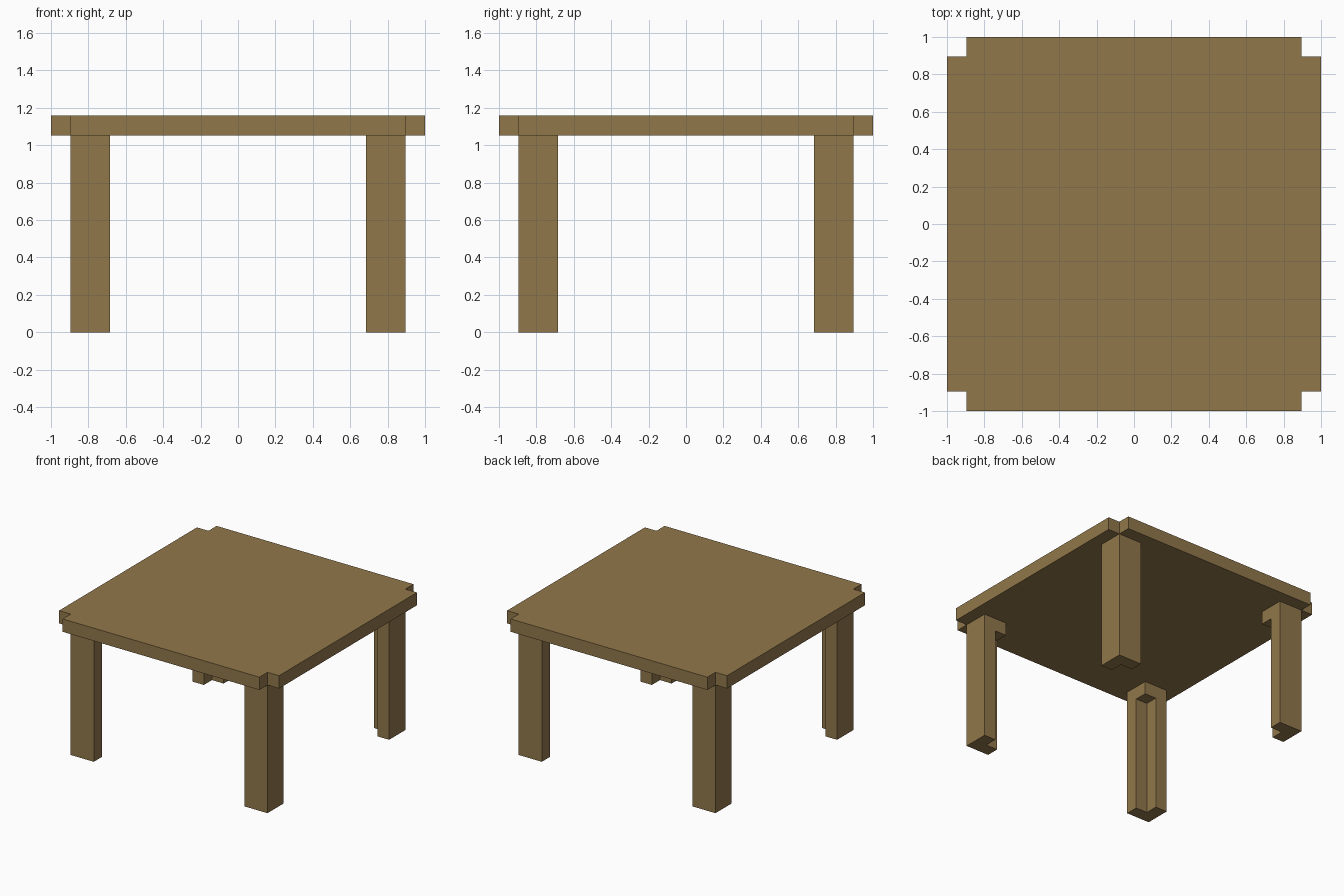
import bpy, bmesh

if "Cube" in bpy.data.objects:
    bpy.data.objects.remove(bpy.data.objects["Cube"])

U = 2 / 19  # the whole table sits on a grid of 19 units

wood = bpy.data.materials.new("brown wood")
wood.diffuse_color = (0.285, 0.185, 0.070, 1)
wood.use_nodes = True
wood.node_tree.nodes["Principled BSDF"].inputs["Base Color"].default_value = wood.diffuse_color


def prism(name, outline, z0, z1):
    """Extrude a flat outline (in grid units) from z0 to z1."""
    bm = bmesh.new()
    base = bm.faces.new([bm.verts.new((x * U, y * U, z0 * U)) for x, y in outline])
    ext = bmesh.ops.extrude_face_region(bm, geom=[base])
    top = [v for v in ext["geom"] if isinstance(v, bmesh.types.BMVert)]
    bmesh.ops.translate(bm, verts=top, vec=(0, 0, (z1 - z0) * U))
    bmesh.ops.recalc_face_normals(bm, faces=bm.faces)
    mesh = bpy.data.meshes.new(name)
    bm.to_mesh(mesh)
    bm.free()
    mesh.materials.append(wood)
    obj = bpy.data.objects.new(name, mesh)
    bpy.context.collection.objects.link(obj)
    return obj


def square(a, b):
    return [(a, a), (b, a), (b, b), (a, b)]


# Table top: square slab with a small notch at each corner
e, n = 9.5, 8.5
top_outline = [(-n, -e), (n, -e), (n, -n), (e, -n), (e, n), (n, n),
               (n, e), (-n, e), (-n, n), (-e, n), (-e, -n), (-n, -n)]
prism("table_top", top_outline, 10, 11)

# Legs: square posts, mirrored to all four corners
legs = prism("legs", square(6.5, 8.5), 0, 10)

# Inner corner of each leg is cut away below its top block
cutter = prism("leg_notch_cutter", square(5.5, 7.5), -1, 9)
cutter.hide_render = True
cutter.hide_viewport = True
cut = legs.modifiers.new("inner notch", 'BOOLEAN')
cut.operation = 'DIFFERENCE'
cut.solver = 'EXACT'
cut.object = cutter

mirror = legs.modifiers.new("four corners", 'MIRROR')
mirror.use_axis = (True, True, False)
mirror.use_mirror_merge = False
